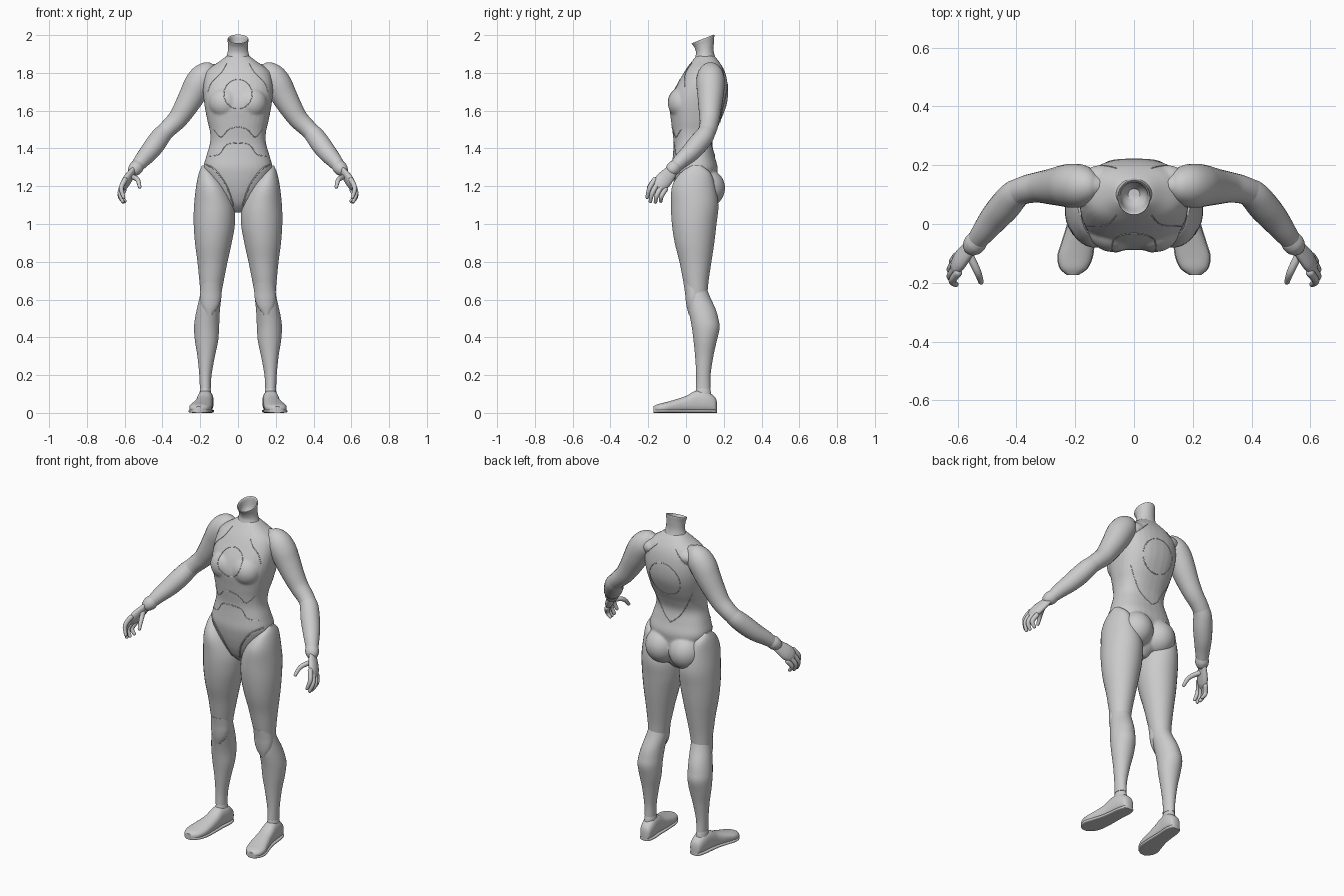
import bpy
import bmesh
from math import sin, cos, pi, copysign
from mathutils import Vector, Matrix
from mathutils.bvhtree import BVHTree

cube = bpy.data.objects.get("Cube")
if cube:
    bpy.data.objects.remove(cube, do_unlink=True)

# One matte grey for the whole figure
grey = bpy.data.materials.new("light grey")
grey.use_nodes = True
grey.diffuse_color = (0.6, 0.6, 0.6, 1)
grey.node_tree.nodes["Principled BSDF"].inputs["Base Color"].default_value = grey.diffuse_color


def spline(rows, steps=5):
    """Smoothly interpolate rows of numbers."""
    result = []
    last = len(rows) - 1
    for i in range(last):
        a, b, c, d = (rows[max(i - 1, 0)], rows[i], rows[i + 1], rows[min(i + 2, last)])
        for k in range(steps):
            t = k / steps
            result.append(tuple(
                q + t / 2 * (r - p + t * (2 * p - 5 * q + 4 * r - s + t * (3 * (q - r) + s - p)))
                for p, q, r, s in zip(a, b, c, d)))
    result.append(tuple(rows[-1]))
    return result


def ring(centre, u, v, power=2.0, sides=32):
    """Closed superellipse around a centre."""
    points = []
    for i in range(sides):
        a = 2 * pi * (i + 0.5) / sides
        x = copysign(abs(cos(a)) ** (2 / power), cos(a))
        y = copysign(abs(sin(a)) ** (2 / power), sin(a))
        points.append(centre + u * x + v * y)
    return points


def skin(name, rings, mirror=True, blobs=()):
    """Skin rings into a closed mesh; blobs are extra ellipsoids in the same mesh."""
    bm = bmesh.new()
    loops = [[bm.verts.new(p) for p in points] for points in rings]
    for low, high in zip(loops, loops[1:]):
        for i in range(len(low)):
            bm.faces.new((low[i - 1], low[i], high[i], high[i - 1]))
    bm.faces.new(loops[0])
    bm.faces.new(loops[-1])
    for centre, radii in blobs:
        for side in (1, -1):
            place = Matrix.Translation((side * centre[0], centre[1], centre[2]))
            bmesh.ops.create_uvsphere(bm, u_segments=32, v_segments=20, radius=1,
                                      matrix=place @ Matrix.Diagonal((*radii, 1)))
    bmesh.ops.recalc_face_normals(bm, faces=bm.faces)
    mesh = bpy.data.meshes.new(name)
    bm.to_mesh(mesh)
    bm.free()
    mesh.materials.append(grey)
    obj = bpy.data.objects.new(name, mesh)
    bpy.context.collection.objects.link(obj)
    bpy.ops.object.select_all(action='DESELECT')
    obj.select_set(True)
    bpy.context.view_layer.objects.active = obj
    bpy.ops.object.shade_smooth_by_angle(angle=0.8)
    if mirror:
        obj.modifiers.new("both sides", 'MIRROR').use_mirror_merge = False
    return obj


def stack(rows, power=2.0):
    """Horizontal rings from rows of height, inner x, outer x, front y, back y."""
    return [ring(Vector(((a + b) / 2, (f + k) / 2, z)), Vector(((b - a) / 2, 0, 0)),
                 Vector((0, (k - f) / 2, 0)), power)
            for z, a, b, f, k in spline(rows)]


def tube(name, rows, flat=1.0, wide=(0, 1, 0), sides=24, steps=5):
    """Round-ended limb along rows of x, y, z, radius."""
    rows = spline(rows, steps)
    points = [Vector(r[:3]) for r in rows]
    sizes = [r[3] for r in rows]
    head = (points[0] - points[1]).normalized() * sizes[0]
    tail = (points[-1] - points[-2]).normalized() * sizes[-1]
    points = [points[0] + head * 0.75, points[0] + head * 0.45] + points
    points += [points[-1] + tail * 0.45, points[-1] + tail * 0.75]
    sizes = [sizes[0] * 0.45, sizes[0] * 0.8] + sizes + [sizes[-1] * 0.8, sizes[-1] * 0.45]
    rings = []
    for i, (p, r) in enumerate(zip(points, sizes)):
        t = (points[min(i + 1, len(points) - 1)] - points[max(i - 1, 0)]).normalized()
        u = Vector(wide)
        u = (u - t * u.dot(t)).normalized()
        rings.append(ring(p, u * r, t.cross(u) * r * flat, 2, sides))
    return skin(name, rings)


# Torso: chest, waist and pelvis blended into one smooth shell
profile = [
    (1.06, .03, .02, .09), (1.1, .065, -.02, .13), (1.15, .105, -.045, .15),
    (1.2, .14, -.06, .16), (1.25, .167, -.07, .165), (1.3, .182, -.075, .168),
    (1.36, .168, -.07, .152), (1.43, .148, -.066, .14), (1.49, .149, -.072, .158),
    (1.55, .163, -.08, .185), (1.63, .178, -.088, .215), (1.7, .185, -.068, .223),
    (1.77, .18, -.03, .216), (1.82, .155, 0, .2), (1.86, .1, .03, .175), (1.89, .06, .055, .15)]
torso = skin("torso", stack([(z, -w, w, f, b) for z, w, f, b in profile], 2.4), mirror=False, blobs=[
    ((.078, .1, 1.19), (.098, .107, .105)),     # buttocks
    ((.07, -.02, 1.64), (.085, .076, .085)),    # chest
    ((.115, .12, 1.785), (.08, .08, .05))])     # shoulder tops
remesh = torso.modifiers.new("blend", 'REMESH')
remesh.mode = 'VOXEL'
remesh.voxel_size = 0.006
remesh.use_smooth_shade = True
soften = torso.modifiers.new("soften", 'SMOOTH')
soften.factor = 0.5
soften.iterations = 8

# Neck: open collar with a slanted rim and a hollow inside
collar = [
    (1.84, .105, .085, .07, 0), (1.87, .102, .068, .058, 0), (1.91, .1, .055, .047, .005),
    (1.95, .096, .053, .052, .015), (1.977, .09, .056, .06, .023), (1.974, .09, .049, .053, .02),
    (1.93, .098, .042, .04, .01), (1.9, .1, .02, .02, 0)]
skin("neck", [ring(Vector((0, y, z)), Vector((w, 0, 0)), Vector((0, d, rise)))
              for z, y, w, d, rise in spline(collar)], mirror=False)

# Legs
skin("thighs", stack([
    (1.31, .16, .19, .03, .08), (1.27, .12, .207, -.03, .13), (1.2, .065, .222, -.074, .155),
    (1.1, .02, .233, -.08, .172), (1, .016, .235, -.075, .162), (.9, .033, .228, -.06, .15),
    (.8, .055, .215, -.035, .135), (.7, .075, .205, -.015, .12), (.62, .09, .198, .003, .113)]))
skin("knees", stack([
    (.69, .085, .195, -.014, .09), (.64, .086, .2, -.006, .09), (.6, .09, .2, -.002, .08),
    (.56, .105, .19, .004, .06), (.52, .138, .165, .014, .03)]))
skin("calves", stack([
    (.69, .095, .19, .01, .1), (.62, .089, .202, .004, .125), (.55, .095, .218, .012, .157),
    (.5, .098, .228, .022, .171), (.45, .1, .233, .031, .178), (.38, .105, .228, .04, .163),
    (.3, .122, .215, .048, .145), (.2, .14, .205, .054, .13), (.13, .143, .202, .052, .13)]))
skin("ankles", stack([
    (.135, .147, .198, .056, .126), (.11, .142, .203, .05, .132), (.06, .14, .205, .045, .14)]))

# Feet: rows of y, centre x, half width, top height
last = [
    (.163, .165, .015, .06), (.152, .167, .032, .085), (.11, .17, .041, .115),
    (.055, .175, .042, .118), (0, .18, .046, .09), (-.06, .19, .054, .07),
    (-.11, .2, .058, .056), (-.15, .205, .046, .046), (-.173, .208, .02, .034)]
skin("feet", [ring(Vector((x, y, top / 2)), Vector((w, 0, 0)), Vector((0, 0, top / 2)), 2.4)
              for y, x, w, top in spline(last)])
skin("soles", [ring(Vector((x, y, .009)), Vector((w * 1.05, 0, 0)), Vector((0, 0, .009)), 4)
               for y, x, w, top in spline(last)])

# Arms
tube("upper_arms", [
    (.125, .13, 1.815, .035), (.15, .13, 1.805, .058), (.18, .13, 1.78, .072), (.21, .13, 1.74, .075),
    (.24, .13, 1.685, .07), (.28, .127, 1.615, .061), (.32, .125, 1.555, .053),
    (.365, .118, 1.51, .048), (.4, .105, 1.475, .046)])
tube("forearms", [
    (.385, .112, 1.49, .046), (.41, .095, 1.462, .051), (.44, .06, 1.42, .053),
    (.475, .02, 1.375, .049), (.51, -.025, 1.335, .041), (.537, -.06, 1.3, .033)])
tube("wrist_cuffs", [(.532, -.055, 1.306, .036), (.541, -.066, 1.296, .038), (.55, -.076, 1.286, .035)])

# Hands: flattened palm, four curled fingers and a thumb
tube("palms", [
    (.546, -.07, 1.288, .03), (.566, -.092, 1.262, .038), (.588, -.118, 1.232, .044),
    (.601, -.136, 1.212, .041)], flat=.5, wide=(0, -.79, .61))
fingers = {
    "index": [(.598, -.165, 1.235), (.618, -.193, 1.19), (.605, -.206, 1.14)],
    "middle": [(.606, -.15, 1.215), (.625, -.178, 1.165), (.61, -.189, 1.118)],
    "ring": [(.607, -.13, 1.198), (.625, -.155, 1.152), (.607, -.162, 1.115)],
    "little": [(.602, -.108, 1.185), (.617, -.13, 1.148), (.598, -.133, 1.12)],
    "thumb": [(.56, -.105, 1.25), (.532, -.163, 1.235), (.52, -.198, 1.195)]}
for finger, joints in fingers.items():
    tube(finger + "_fingers", [(*p, r) for p, r in zip(joints, (.014, .0125, .009))],
         wide=(1, 0, 0), sides=16)

# Panel seams: fine beads laid onto the torso surface
bpy.context.view_layer.update()
surface = BVHTree.FromObject(torso, bpy.context.evaluated_depsgraph_get())


def seam(name, line, side=-1, radius=.0022):
    """Project an x, z line onto the front (-1) or back (1) of the torso."""
    rows = []
    for x, z in line:
        hit = surface.ray_cast(Vector((x, side, z)), Vector((0, -side, 0)))[0]
        if hit:
            rows.append((*hit, radius))
    if len(rows) > 2:
        tube(name, rows, wide=(0, 1, .01), sides=8, steps=1)


def half_oval(z, width, height):
    return [(width * sin(pi * i / 24), z + height * cos(pi * i / 24)) for i in range(25)]


seam("chest_disc_seam", half_oval(1.688, .075, .078))
seam("rib_seam", spline([(0, 1.515), (.05, 1.5), (.09, 1.46), (.13, 1.5)]))
seam("belly_seam", spline([(0, 1.43), (.06, 1.42), (.1, 1.37), (.15, 1.36)]))
seam("collar_seam", spline([(.06, 1.85), (.09, 1.8), (.14, 1.75), (.16, 1.7)]))
seam("hip_seam", spline([(.17, 1.315), (.12, 1.285), (.06, 1.2), (.025, 1.1)]), radius=.004)
seam("back_panel_seam", half_oval(1.64, .1, .1), side=1)
seam("lower_back_seam", spline([(0, 1.36), (.05, 1.4), (.1, 1.48), (.14, 1.56)]), side=1)
seam("shoulder_blade_seam", spline([(.06, 1.83), (.1, 1.79), (.15, 1.74)]), side=1)
